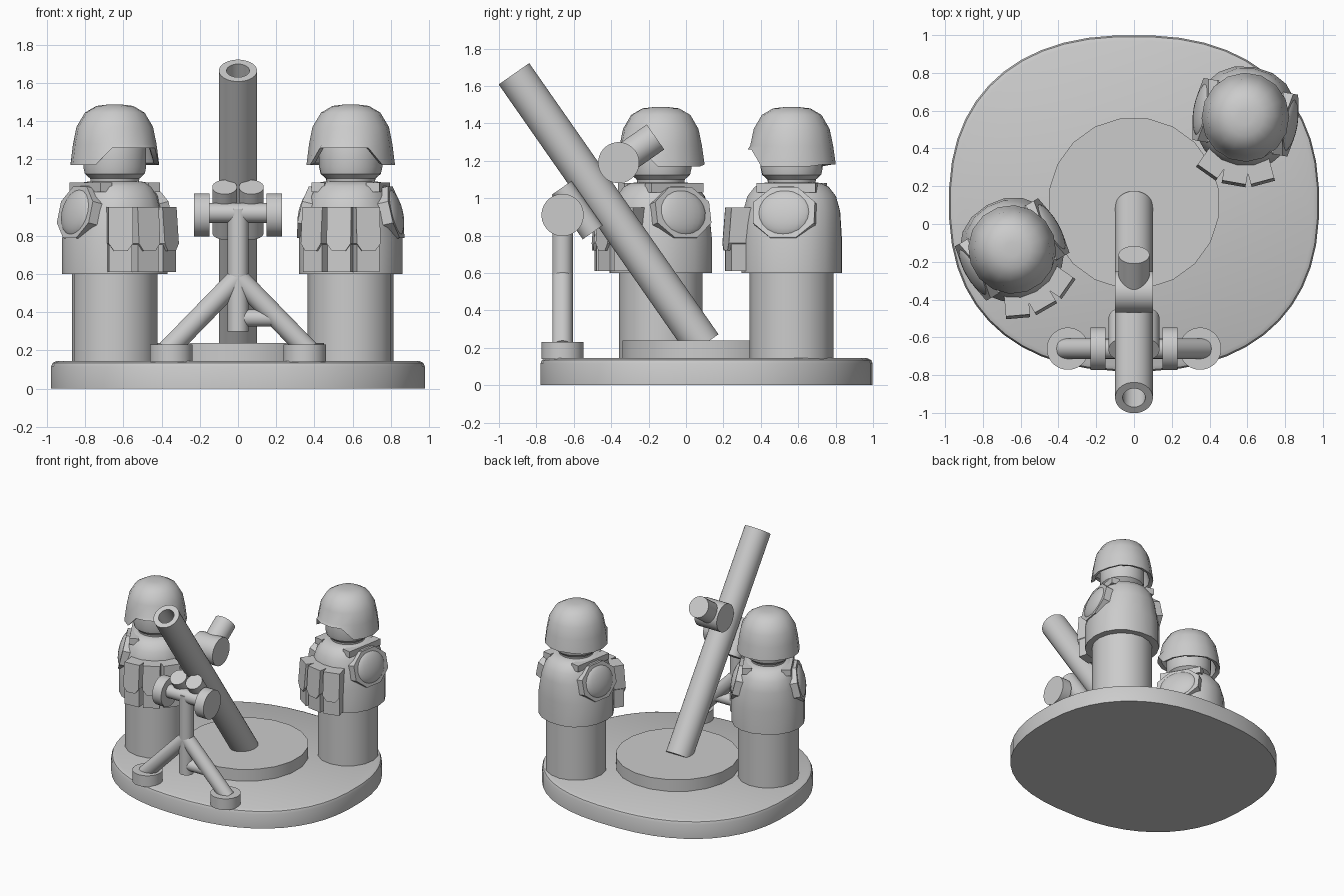
import bpy, bmesh, math
from mathutils import Matrix, Vector

if "Cube" in bpy.data.objects:
    bpy.data.objects.remove(bpy.data.objects["Cube"], do_unlink=True)

GREY = (0.6, 0.6, 0.6, 1)
grey = bpy.data.materials.new("plain_grey")
grey.use_nodes = True
grey.diffuse_color = GREY
grey.node_tree.nodes["Principled BSDF"].inputs["Base Color"].default_value = GREY


def finish(name, bm, matrix=Matrix(), angle=35):
    bmesh.ops.recalc_face_normals(bm, faces=bm.faces)
    bm.transform(matrix)
    mesh = bpy.data.meshes.new(name)
    bm.to_mesh(mesh)
    bm.free()
    mesh.materials.append(grey)
    obj = bpy.data.objects.new(name, mesh)
    bpy.context.collection.objects.link(obj)
    bpy.ops.object.select_all(action='DESELECT')
    obj.select_set(True)
    bpy.context.view_layer.objects.active = obj
    bpy.ops.object.shade_smooth_by_angle(angle=math.radians(angle))
    return obj


def loft(name, rings, sides=32, matrix=Matrix(), power=2, height=None, angle=35):
    """Stack rings of (rx, ry, z); height(z, a) may bend a ring."""
    bm = bmesh.new()
    loops = []
    for rx, ry, z in rings:
        loop = []
        for i in range(sides):
            a = 2 * math.pi * (i + 0.5) / sides
            c, s = math.cos(a), math.sin(a)
            x = math.copysign(abs(c) ** (2 / power), c) * rx
            y = math.copysign(abs(s) ** (2 / power), s) * ry
            loop.append(bm.verts.new((x, y, height(z, a) if height else z)))
        loops.append(loop)
    for low, high in zip(loops, loops[1:]):
        for i in range(sides):
            j = (i + 1) % sides
            bm.faces.new((low[i], low[j], high[j], high[i]))
    bm.faces.new(loops[0][::-1])
    bm.faces.new(loops[-1])
    return finish(name, bm, matrix, angle)


def rod(name, start, end, r, sides=32, bore=0, depth=0.4):
    """Cylinder between two points, optionally bored from its far end."""
    start, end = Vector(start), Vector(end)
    axis = end - start
    n = axis.length
    rings = [(r, r, 0), (r, r, n)]
    if bore:
        rings += [(bore, bore, n), (bore, bore, n - depth)]
    turn = axis.to_track_quat('Z', 'Y').to_matrix().to_4x4()
    return loft(name, rings, sides, Matrix.Translation(start) @ turn)


def box(name, size, matrix):
    bm = bmesh.new()
    bmesh.ops.create_cube(bm, size=1, matrix=Matrix.Diagonal((*size, 1)))
    return finish(name, bm, matrix)


# Ground base and round plate
loft("base", [(0.98, 0.89, 0), (0.98, 0.89, 0.115), (0.972, 0.882, 0.135),
              (0.95, 0.86, 0.145)], 48, Matrix.Translation((0, 0.11, 0)), power=2.35)
rod("mortar_plate", (0, 0.11, 0.14), (0, 0.11, 0.24), 0.455, 20)

# Mortar tube, with helpers for points measured along and across it
foot = Vector((0, 0.075, 0.24))
muzzle = Vector((0, -0.92, 1.665))
along = (muzzle - foot).normalized()
across = Vector((0, along.z, -along.y))
rod("mortar_tube", foot - along * 0.03, muzzle, 0.1, bore=0.06)

# Sight on the rear of the tube
sight = Vector((0, -0.36, 1.19))
rod("sight_drum", sight - Vector((0.1, 0, 0)), sight + Vector((0.1, 0, 0)), 0.11)
rod("sight_eyepiece", sight, sight + across * 0.24, 0.082)

# Recoil cylinders, cross bar and hand wheels
for side, label in ((1, "left"), (-1, "right")):
    top = Vector((side * 0.07, -0.665, 1.055))
    rod(label + "_recoil_cylinder", top - along * 0.29, top, 0.065)
    rod(label + "_hand_wheel", (side * 0.15, -0.66, 0.91), (side * 0.23, -0.66, 0.91), 0.113)
    rod(label + "_bipod_leg", (0, -0.66, 0.58), (side * 0.37, -0.66, 0.2), 0.055)
    rod(label + "_bipod_foot", (side * 0.35, -0.66, 0.14), (side * 0.35, -0.66, 0.23), 0.112)
rod("cross_bar", (-0.16, -0.66, 0.92), (0.16, -0.66, 0.92), 0.052)
rod("bipod_post", (0, -0.66, 0.3), (0, -0.66, 0.94), 0.055)
rod("bipod_brace", (0, -0.66, 0.37), (0.22, -0.66, 0.37), 0.045)


def helmet_edge(z, a):
    """Lift the rim over the face and leave it low at the ears and back."""
    if z > 1.22:
        return z
    facing = -math.sin(a)
    return 1.26 if facing > 0.6 else z - 0.01 * (abs(facing) < 0.6)


def pouch(name, place):
    box(name + "_body", (0.122, 0.11, 0.3), place @ Matrix.Translation((0, -0.295, 0.76)))
    # Flap with a rounded lower tongue
    bm = bmesh.new()
    outline = [(-0.064, 0.95), (-0.064, 0.76), (-0.035, 0.72),
               (0.035, 0.72), (0.064, 0.76), (0.064, 0.95)]
    face = bm.faces.new([bm.verts.new((x, -0.365 if z < 0.9 else -0.35, z)) for x, z in outline])
    out = bmesh.ops.extrude_face_region(bm, geom=[face])
    moved = [v for v in out["geom"] if isinstance(v, bmesh.types.BMVert)]
    bmesh.ops.translate(bm, vec=(0, 0.11, 0), verts=moved)
    finish(name + "_flap", bm, place)


def soldier(name, x, y, yaw):
    place = Matrix.Translation((x, y, 0)) @ Matrix.Rotation(math.radians(yaw), 4, 'Z')
    loft(name + "_legs", [(0.225, 0.225, 0.14), (0.225, 0.225, 0.62)], 16, place)
    loft(name + "_torso", [(0.27, 0.27, 0.6), (0.27, 0.27, 0.78), (0.235, 0.262, 0.93),
                           (0.21, 0.24, 1.01), (0.185, 0.2, 1.06), (0.16, 0.16, 1.08),
                           (0.13, 0.13, 1.085)], 18, place, power=2.2)
    loft(name + "_head", [(0.125, 0.125, 1.07), (0.13, 0.13, 1.1), (0.158, 0.158, 1.125),
                          (0.166, 0.166, 1.16), (0.166, 0.166, 1.33), (0.12, 0.12, 1.4)],
         24, place)
    # Helmet shell, closed on the inside
    loft(name + "_helmet", [(0.165, 0.165, 1.36), (0.205, 0.205, 1.19), (0.232, 0.236, 1.18),
                            (0.218, 0.222, 1.28), (0.2, 0.203, 1.37), (0.155, 0.16, 1.445),
                            (0.095, 0.1, 1.48), (0.04, 0.04, 1.487)],
         16, place, height=helmet_edge, angle=40)
    # Arm openings, arm stumps and vest straps
    for side, label in ((1, "left"), (-1, "right")):
        lean = Matrix.Rotation(math.radians(-13 * side), 4, 'Y')
        arm = place @ Matrix.Translation((side * 0.222, 0, 0.92)) @ lean
        turn = Matrix.Rotation(math.radians(90 * side), 4, 'Y')
        loft(f"{name}_{label}_arm_rim", [(0.15, 0.18, -0.05), (0.15, 0.18, 0.02)], 8, arm @ turn)
        bm = bmesh.new()
        bmesh.ops.create_uvsphere(bm, u_segments=20, v_segments=12, radius=1,
                                  matrix=Matrix.Diagonal((0.05, 0.15, 0.13, 1)))
        finish(f"{name}_{label}_arm_stump", bm, arm)
        box(f"{name}_{label}_strap", (0.07, 0.32, 0.05),
            place @ Matrix.Translation((side * 0.145, 0, 1.055)))
    # Belt of three pouches
    for i, angle in enumerate((-25, 0, 25)):
        pouch(f"{name}_pouch_{i + 1}", place @ Matrix.Rotation(math.radians(angle), 4, 'Z'))


soldier("gunner", -0.645, -0.135, 30)
soldier("loader", 0.59, 0.565, -10)
